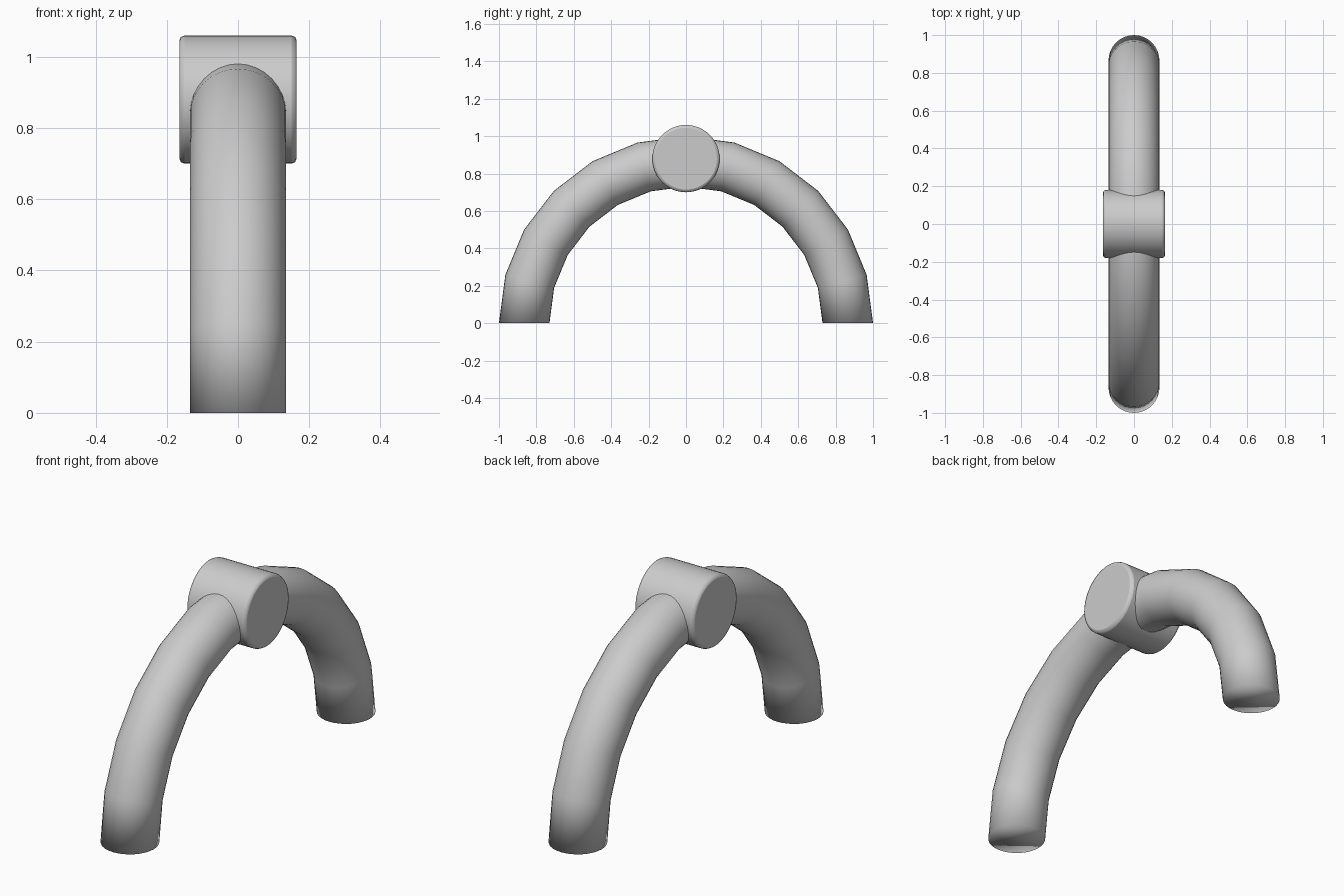
import bpy, bmesh
from math import sin, cos, pi

if "Cube" in bpy.data.objects:
    bpy.data.objects.remove(bpy.data.objects["Cube"])

MAJOR, MINOR = 0.865, 0.135
STEPS, SIDES = 12, 32


def make_object(name, bm):
    bmesh.ops.recalc_face_normals(bm, faces=bm.faces)
    mesh = bpy.data.meshes.new(name)
    bm.to_mesh(mesh)
    bm.free()
    obj = bpy.data.objects.new(name, mesh)
    bpy.context.collection.objects.link(obj)
    return obj


# Half-ring handle, faceted along its path, capped at both feet
bm = bmesh.new()
rings = []
for i in range(STEPS + 1):
    a = pi * i / STEPS
    ring = []
    for j in range(SIDES):
        b = 2 * pi * j / SIDES
        r = MAJOR + MINOR * cos(b)
        ring.append(bm.verts.new((MINOR * sin(b), r * cos(a), r * sin(a))))
    rings.append(ring)
for r0, r1 in zip(rings, rings[1:]):
    for j in range(SIDES):
        k = (j + 1) % SIDES
        bm.faces.new((r0[j], r0[k], r1[k], r1[j]))
bm.faces.new(rings[0])
bm.faces.new(rings[-1])
handle = make_object("arch_handle", bm)
handle.data.shade_smooth()

# Bevelled cylindrical hub across the top of the arch
bpy.ops.mesh.primitive_cylinder_add(vertices=48, radius=0.18, depth=0.33,
                                    location=(0, 0, 0.88), rotation=(0, pi / 2, 0))
hub = bpy.context.object
hub.name = "top_hub"
bevel = hub.modifiers.new("rim_bevel", 'BEVEL')
bevel.width = 0.015
bevel.segments = 2
bevel.limit_method = 'ANGLE'
bevel.angle_limit = pi / 4
bpy.ops.object.shade_smooth_by_angle(angle=pi / 3)
